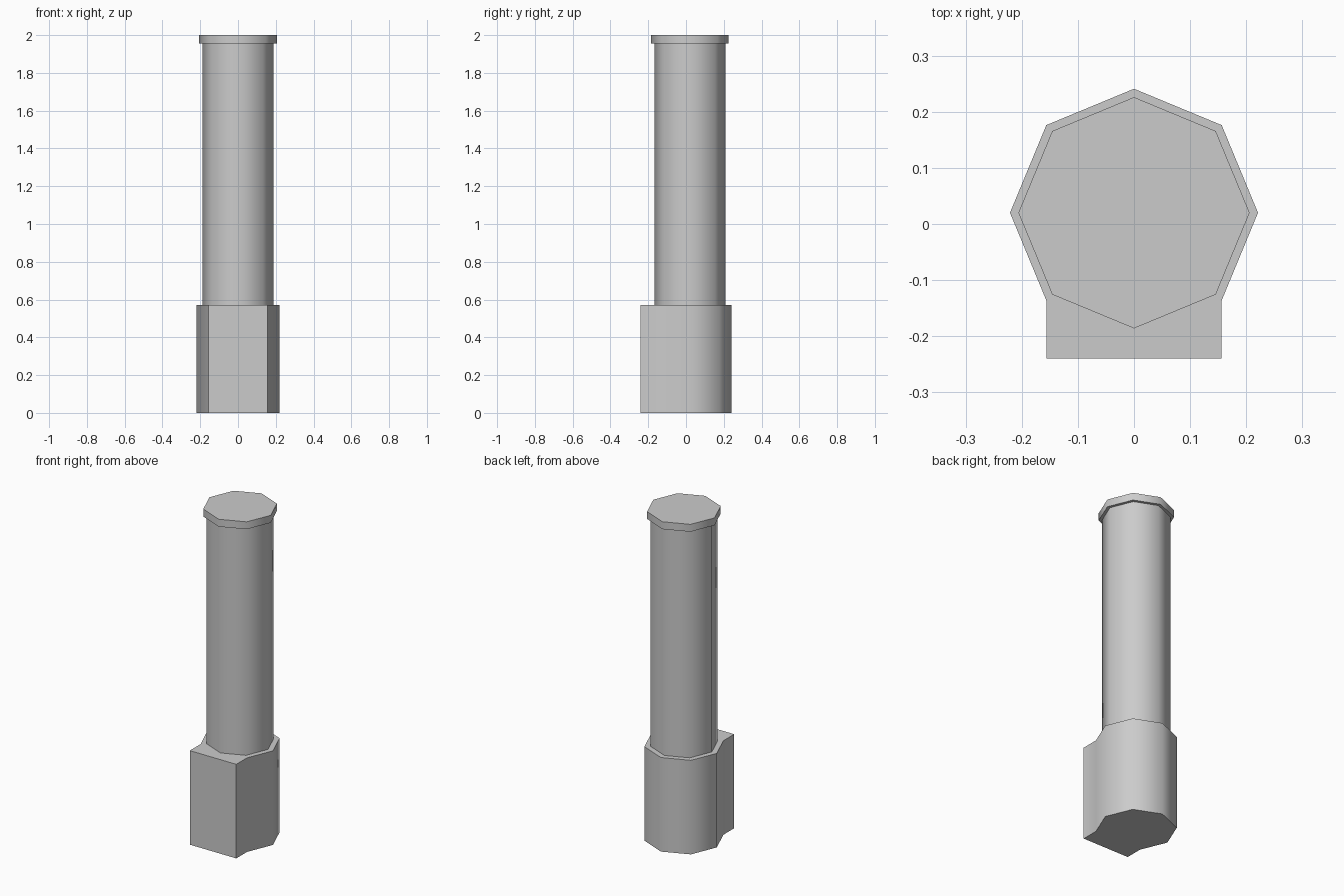
import bpy, bmesh
from math import sin, cos, pi, radians

if "Cube" in bpy.data.objects:
    bpy.data.objects.remove(bpy.data.objects["Cube"])

CY = 0.02  # column axis, set back from the origin


def ring(radius, indices=range(8)):
    return [(radius * cos(i * pi / 4), CY + radius * sin(i * pi / 4)) for i in indices]


def prism(name, outline, z0, z1):
    bm = bmesh.new()
    face = bm.faces.new([bm.verts.new((x, y, z0)) for x, y in outline])
    ext = bmesh.ops.extrude_face_region(bm, geom=[face], use_keep_orig=True)
    top = [g for g in ext["geom"] if isinstance(g, bmesh.types.BMVert)]
    bmesh.ops.translate(bm, verts=top, vec=(0, 0, z1 - z0))
    bmesh.ops.recalc_face_normals(bm, faces=bm.faces)
    mesh = bpy.data.meshes.new(name)
    bm.to_mesh(mesh)
    bm.free()
    obj = bpy.data.objects.new(name, mesh)
    bpy.context.collection.objects.link(obj)
    bpy.ops.object.select_all(action="DESELECT")
    obj.select_set(True)
    bpy.context.view_layer.objects.active = obj
    bpy.ops.object.shade_smooth_by_angle(angle=radians(50))
    return obj


# Base: octagon with its front corner squared out into a block
R = 0.221
half = R * cos(pi / 4)
base_outline = ring(R, range(-1, 6)) + [(-half, -0.24), (half, -0.24)]
prism("base", base_outline, 0, 0.572)

# Round shaft and the slightly wider cap
prism("shaft", ring(0.188), 0.572, 1.955)
prism("cap", ring(0.206), 1.955, 2.0)
